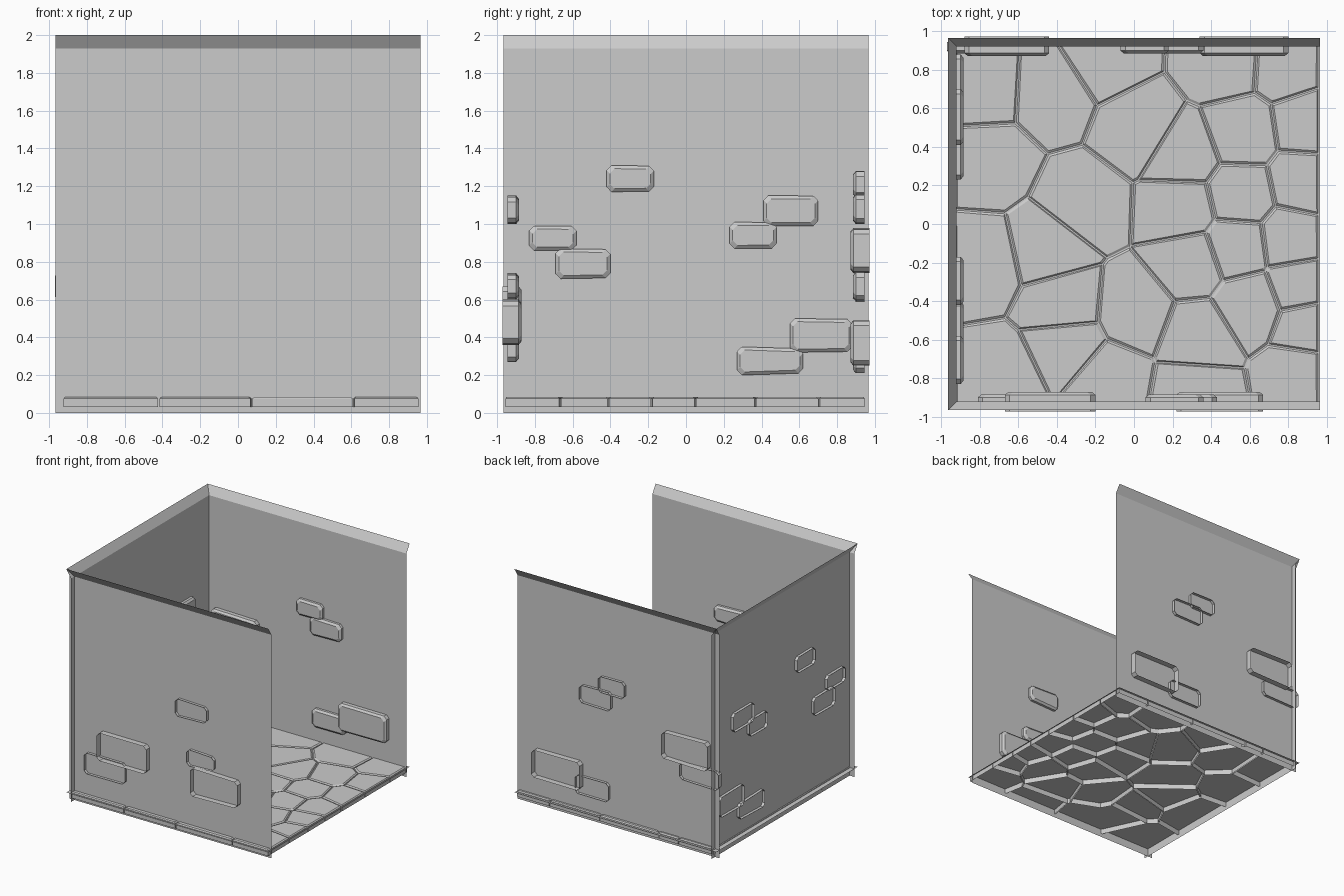
import bpy, random
from mathutils import Vector as V

if "Cube" in bpy.data.objects:
    bpy.data.objects.remove(bpy.data.objects["Cube"])

random.seed(4)
E, W, LIP, FLOOR = 0.965, 0.92, 1.93, 0.07   # outer edge, wall plane, lip start, floor height


def add_mesh(name, verts, faces):
    me = bpy.data.meshes.new(name)
    me.from_pydata(verts, [], faces)
    me.update()
    ob = bpy.data.objects.new(name, me)
    bpy.context.collection.objects.link(ob)
    return ob


def add_shell(name, rings, facing):
    """Open-backed block: stacked rings closed by a cap that looks along 'facing'."""
    n = len(rings[0])
    verts = [p for r in rings for p in r]
    faces = [[k * n + i, k * n + (i + 1) % n, (k + 1) * n + (i + 1) % n, (k + 1) * n + i]
             for k in range(len(rings) - 1) for i in range(n)]
    faces.append([(len(rings) - 1) * n + i for i in range(n)])
    ob = add_mesh(name, verts, faces)
    if ob.data.polygons[-1].normal.dot(V(facing)) < 0:
        ob.data.flip_normals()
    return ob


# wall frames: (along u, outward distance d, height z) -> world
FRAMES = {
    "left": (lambda u, d, z: (-d, u, z), (1, 0, 0)),
    "back": (lambda u, d, z: (u, d, z), (0, -1, 0)),
    "front": (lambda u, d, z: (u, -d, z), (0, 1, 0)),
}

# wall sheets with a flared top lip
for side, (to_world, facing) in FRAMES.items():
    prof = [(W, 0), (W, LIP), (E, 2)]
    vs = [to_world(u, d, z) for d, z in prof for u in (-E, E)]
    wall = add_mesh(side + "_wall", vs, [(0, 1, 3, 2), (2, 3, 5, 4)])
    if wall.data.polygons[0].normal.dot(V(facing)) < 0:
        wall.data.flip_normals()

# floor sheet
add_mesh("floor", [(-E, -E, FLOOR), (E, -E, FLOOR), (E, E, FLOOR), (-E, E, FLOOR)], [(0, 1, 2, 3)])

# bricks: u0, u1, z0, z1
BRICKS = {
    "left": [(-.42, -.17, 1.17, 1.31), (-.83, -.58, .86, .99), (-.69, -.40, .71, .87),
             (.23, .48, .87, 1.01), (.41, .70, .99, 1.15), (.55, .88, .32, .50),
             (.27, .62, .20, .35)],
    "back": [(-.88, -.44, .74, .98), (-.97, -.60, .59, .75), (-.07, .18, 1.14, 1.28),
             (.06, .36, 1.0, 1.16), (.34, .80, .25, .49), (.08, .40, .21, .37)],
    "front": [(-.67, -.20, .43, .67), (-.81, -.42, .27, .45), (.17, .43, .60, .74),
              (.22, .67, .36, .60), (.06, .36, 1.0, 1.15)],
}


def brick_ring(u0, u1, z0, z1, inset, skew):
    c = 0.025
    u0, u1, z0, z1 = u0 + inset, u1 - inset, z0 + inset, z1 - inset
    return [(u0 + c, z0), (u1 - c, z0 + skew), (u1, z0 + c + skew), (u1, z1 - c - skew),
            (u1 - c, z1 - skew), (u0 + c, z1), (u0, z1 - c), (u0, z0 + c)]


for side, bricks in BRICKS.items():
    to_world, facing = FRAMES[side]
    for i, b in enumerate(bricks):
        big = b[3] - b[2] > 0.2
        out, inn = (0.972, 0.872) if big else (0.945, 0.885)
        skew = random.uniform(0, 0.01)
        rings = [[to_world(u, d, z) for u, z in brick_ring(*b, ins, skew)]
                 for d, ins in ((out, 0), (inn + 0.014, 0), (inn, 0.017))]
        add_shell(f"{side}_brick_{i}", rings, facing)

# flagstones: cells grown around stone centres
SEEDS = [(-.78, .70), (-.43, .68), (-.15, .86), (.03, .50), (.47, .84), (.80, .82), (.56, .47),
         (.26, .36), (.90, .52), (-.76, .33), (-.27, .10), (.25, .08), (.55, .15), (.88, .22),
         (-.80, -.20), (-.44, -.12), (-.36, -.42), (0, -.45), (.30, -.20), (.34, -.58),
         (.60, -.42), (.53, -.12), (.82, -.08), (.86, -.32), (-.70, -.80), (-.34, -.63),
         (-.14, -.80), (.32, -.88), (.86, -.78), (.90, -.53)]


def cut(poly, point, normal):
    """Keep the part of a polygon behind a line."""
    res = []
    for a, b in zip(poly, poly[1:] + poly[:1]):
        da, db = (a - point).dot(normal), (b - point).dot(normal)
        if da <= 0:
            res.append(a)
        if da * db < 0:
            res.append(a.lerp(b, da / (da - db)))
    return res


for i, s in enumerate(SEEDS):
    s = V(s)
    poly = [V(p) for p in ((-.925, -.955), (.955, -.955), (.955, .945), (-.925, .945))]
    for o in SEEDS:
        o = V(o)
        if o != s:
            nrm = (o - s).normalized()
            poly = cut(poly, (s + o) / 2 - nrm * 0.004, nrm)
    mid = sum(poly, V((0, 0))) / len(poly)
    top = [p - (p - mid).normalized() * 0.012 for p in poly]
    rings = [[(p.x, p.y, z) for p in ring] for ring, z in ((poly, .03), (poly, .075), (top, .083))]
    add_shell(f"flagstone_{i}", rings, (0, 0, 1))
